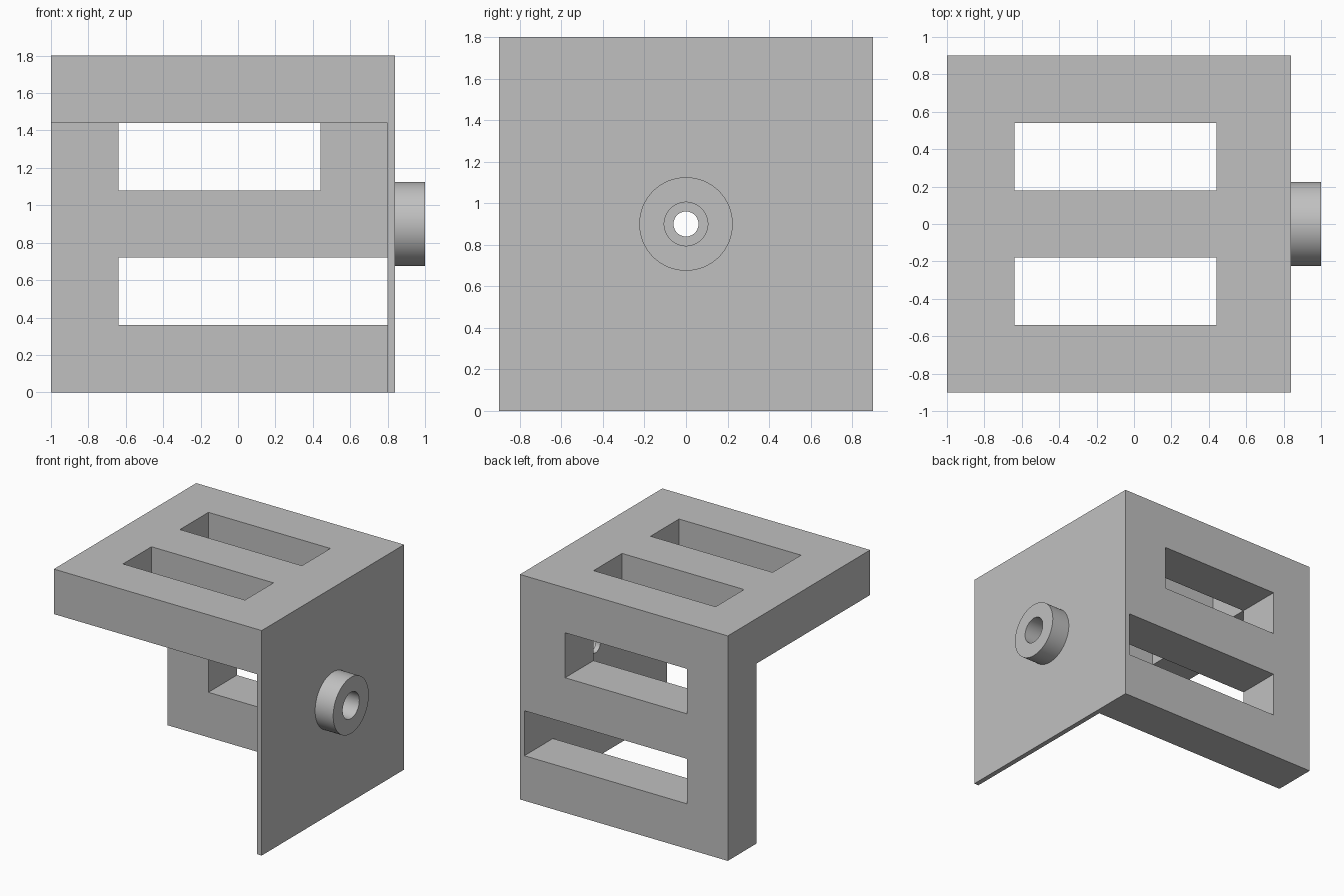
import bpy
import bmesh
import math
from mathutils import Matrix, Vector

default = bpy.data.objects.get("Cube")
if default:
    bpy.data.objects.remove(default, do_unlink=True)

grey = bpy.data.materials.new("plain grey")
grey.use_nodes = True
grey.diffuse_color = (0.53, 0.53, 0.53, 1)
grey.node_tree.nodes["Principled BSDF"].inputs["Base Color"].default_value = grey.diffuse_color

AXIS_Z = 0.9        # height of the boss axis
INNER_X = 0.8       # inner face of the thin side plate
INNER_Y = 0.54      # inner face of the back plate
INNER_Z = 1.44      # underside of the top plate
OVER = 0.1          # how far cutters stick out


def make_object(name, bm):
    bmesh.ops.recalc_face_normals(bm, faces=bm.faces)
    mesh = bpy.data.meshes.new(name)
    bm.to_mesh(mesh)
    bm.free()
    mesh.materials.append(grey)
    obj = bpy.data.objects.new(name, mesh)
    bpy.context.collection.objects.link(obj)
    return obj


def box(name, low, high):
    low, high = Vector(low), Vector(high)
    bm = bmesh.new()
    bmesh.ops.create_cube(bm, size=1, matrix=Matrix.Translation((low + high) / 2)
                          @ Matrix.Diagonal((high - low).to_4d()))
    return make_object(name, bm)


def rod(name, radius, x0, x1):
    bm = bmesh.new()
    place = Matrix.Translation(((x0 + x1) / 2, 0, AXIS_Z)) @ Matrix.Rotation(math.pi / 2, 4, "Y")
    bmesh.ops.create_cone(bm, cap_ends=True, segments=64, radius1=radius,
                          radius2=radius, depth=x1 - x0, matrix=place)
    return make_object(name, bm)


def select_only(obj):
    bpy.ops.object.select_all(action="DESELECT")
    obj.select_set(True)
    bpy.context.view_layer.objects.active = obj


def cut(target, cutter):
    mod = target.modifiers.new("cut", "BOOLEAN")
    mod.operation = "DIFFERENCE"
    mod.solver = "EXACT"
    mod.object = cutter
    select_only(target)
    bpy.ops.object.modifier_apply(modifier=mod.name)
    bpy.data.objects.remove(cutter, do_unlink=True)


# Corner bracket: a block hollowed from the front, left open below and at one end
bracket = box("corner_bracket", (-1, -0.9, 0), (0.84, 0.9, 1.8))
cut(bracket, box("hollow", (-1 - OVER, -0.9 - OVER, -OVER), (INNER_X, INNER_Y, INNER_Z)))

# Two slots through the top plate
for y in (-0.54, 0.18):
    cut(bracket, box("top_slot", (-0.64, y, INNER_Z - OVER), (0.44, y + 0.36, 1.8 + OVER)))

# Short upper slot and long lower slot through the back plate
for z, end in ((1.08, 0.44), (0.36, INNER_X)):
    cut(bracket, box("back_slot", (-0.64, INNER_Y - OVER, z), (end, 0.9 + OVER, z + 0.36)))

# Small hole through the side plate
cut(bracket, rod("plate_hole", 0.06, INNER_X - OVER, 0.84 + OVER))

# Round boss with a wider bore
boss = rod("round_boss", 0.225, 0.84, 1.0)
cut(boss, rod("boss_bore", 0.105, 0.84 - OVER, 1.0 + OVER))

for obj in (bracket, boss):
    select_only(obj)
    bpy.ops.object.shade_smooth_by_angle(angle=math.radians(30))
